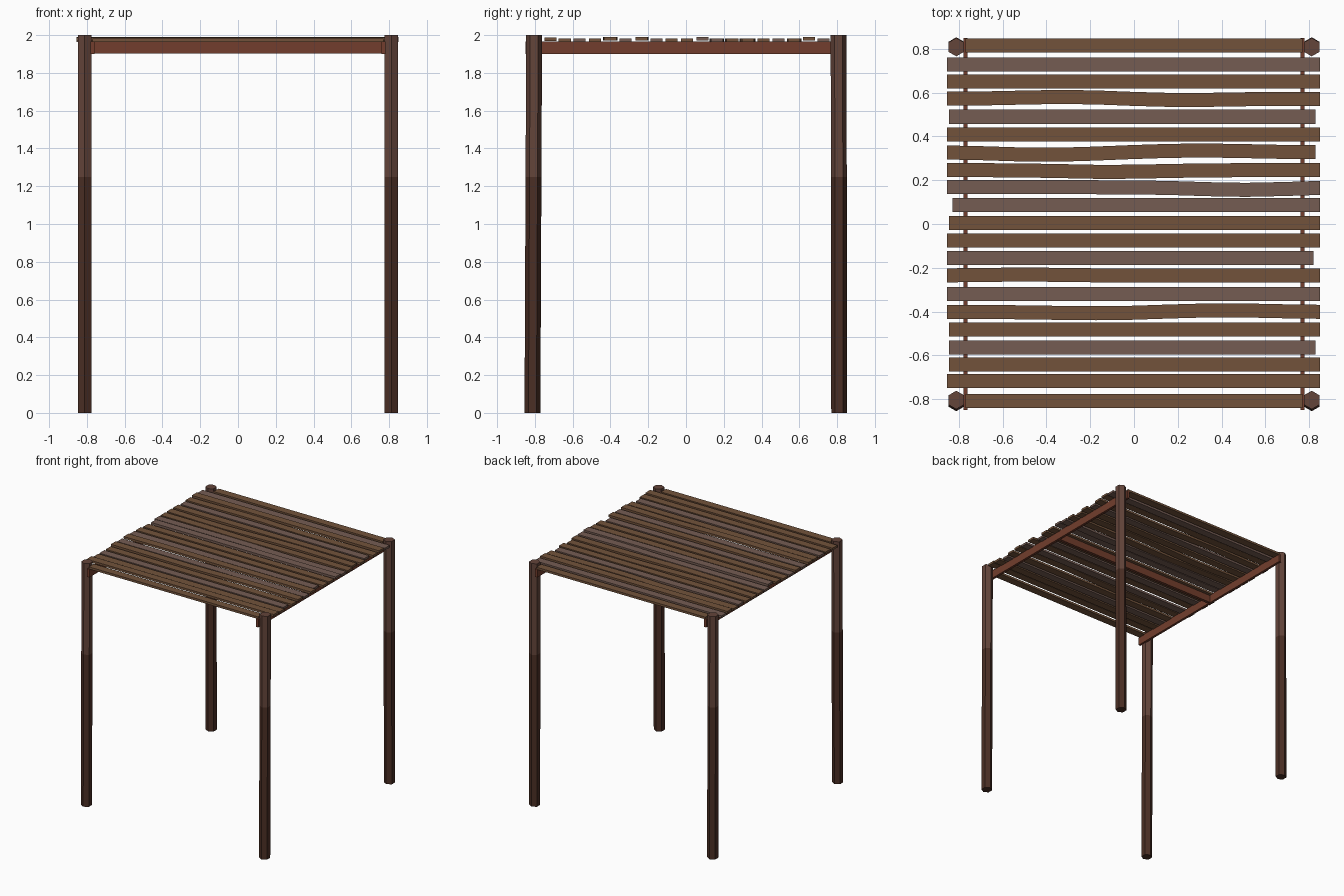
import bpy, bmesh, math

if "Cube" in bpy.data.objects:
    bpy.data.objects.remove(bpy.data.objects["Cube"])


def material(name, rgb):
    m = bpy.data.materials.new(name)
    m.diffuse_color = (*rgb, 1)
    m.use_nodes = True
    m.node_tree.nodes["Principled BSDF"].inputs["Base Color"].default_value = m.diffuse_color
    return m


UPPER = material("post_wood_upper", (0.125, 0.058, 0.042))
LOWER = material("post_wood_lower", (0.07, 0.028, 0.018))
BEAM = material("beam_wood", (0.17, 0.048, 0.026))
BROWN = material("slat_brown", (0.17, 0.086, 0.044))
GREY = material("slat_greyed", (0.178, 0.108, 0.086))


def loft(name, rings, mats, mat_of=lambda i: 0):
    """Skin a stack of equal-sized rings and cap both ends."""
    bm = bmesh.new()
    vs = [[bm.verts.new(p) for p in r] for r in rings]
    n = len(rings[0])
    for i in range(len(vs) - 1):
        for k in range(n):
            f = bm.faces.new((vs[i][k], vs[i][(k + 1) % n],
                              vs[i + 1][(k + 1) % n], vs[i + 1][k]))
            f.material_index = mat_of(i)
    bm.faces.new(vs[0]).material_index = mat_of(0)
    bm.faces.new(vs[-1]).material_index = mat_of(len(vs) - 2)
    bmesh.ops.recalc_face_normals(bm, faces=bm.faces)
    me = bpy.data.meshes.new(name)
    bm.to_mesh(me)
    bm.free()
    for m in mats:
        me.materials.append(m)
    ob = bpy.data.objects.new(name, me)
    bpy.context.collection.objects.link(ob)
    return ob


def box(name, x0, x1, y0, y1, z0, z1, mat):
    rings = [[(x, y0, z0), (x, y1, z0), (x, y1, z1), (x, y0, z1)] for x in (x0, x1)]
    return loft(name, rings, [mat])


# Hexagonal posts, darker below the joint, front pair leaning slightly inward
def post(name, x, y_bottom, y_top):
    rings = []
    for z in (0, 1.25, 2):
        yc = y_bottom + (y_top - y_bottom) * z / 2
        rings.append([(x + 0.042 * math.sin(a), yc + 0.042 * math.cos(a), z)
                      for a in (math.radians(60 * k) for k in range(6))])
    loft(name, rings, [LOWER, UPPER], lambda i: i)


for side, sx in (("left", -1), ("right", 1)):
    post(f"front_{side}_post", sx * 0.812, -0.813, -0.804)
    post(f"back_{side}_post", sx * 0.812, 0.811, 0.808)
    # Side beams carrying the slats
    box(f"{side}_beam", sx * 0.77 - 0.01, sx * 0.77 + 0.01, -0.85, 0.85, 1.9, 1.967, BEAM)

# Middle beam running across under the slats
box("middle_beam", -0.765, 0.765, -0.012, 0.012, 1.903, 1.965, BEAM)


# Roof slats: centre y, left end, right end, raise, greyed, bends (x, offset)
SLATS = [
    (0.815, -0.77, 0.77, 0, 0, ()),
    (0.728, -0.855, 0.85, 0, 1, ()),
    (0.652, -0.855, 0.85, 0.008, 0, ()),
    (0.572, -0.855, 0.85, 0, 0, ((-0.3, 0.009), (0.2, -0.006))),
    (0.490, -0.845, 0.83, 0, 1, ()),
    (0.410, -0.855, 0.85, 0, 0, ()),
    (0.328, -0.855, 0.83, 0, 0, ((-0.4, -0.012), (0.3, 0.008))),
    (0.246, -0.855, 0.85, 0, 0, ((-0.1, -0.008),)),
    (0.168, -0.855, 0.85, 0, 1, ((0.5, -0.012),)),
    (0.087, -0.83, 0.85, 0.008, 1, ()),
    (0.005, -0.845, 0.85, 0, 0, ()),
    (-0.076, -0.855, 0.85, 0, 0, ()),
    (-0.156, -0.855, 0.82, 0, 1, ()),
    (-0.236, -0.855, 0.85, 0.008, 0, ((-0.5, 0.005),)),
    (-0.320, -0.855, 0.85, 0, 1, ()),
    (-0.402, -0.855, 0.85, 0.008, 0, ((-0.15, -0.006), (0.4, 0.008))),
    (-0.482, -0.845, 0.85, 0, 0, ()),
    (-0.564, -0.845, 0.83, 0, 1, ()),
    (-0.642, -0.845, 0.85, 0, 0, ()),
    (-0.717, -0.855, 0.85, 0.006, 0, ()),
    (-0.808, -0.77, 0.77, 0, 0, ()),
]
for i, (y, x0, x1, up, grey, bends) in enumerate(SLATS):
    steps = 10 if bends else 1
    rings = []
    for s in range(steps + 1):
        x = x0 + (x1 - x0) * s / steps
        yc = y + sum(d * math.exp(-((x - c) / 0.3) ** 2) for c, d in bends)
        z0, z1 = 1.963 + up, 1.981 + up
        rings.append([(x, yc - 0.032, z0), (x, yc + 0.032, z0),
                      (x, yc + 0.032, z1), (x, yc - 0.032, z1)])
    loft(f"roof_slat_{i + 1:02d}", rings, [GREY if grey else BROWN])
